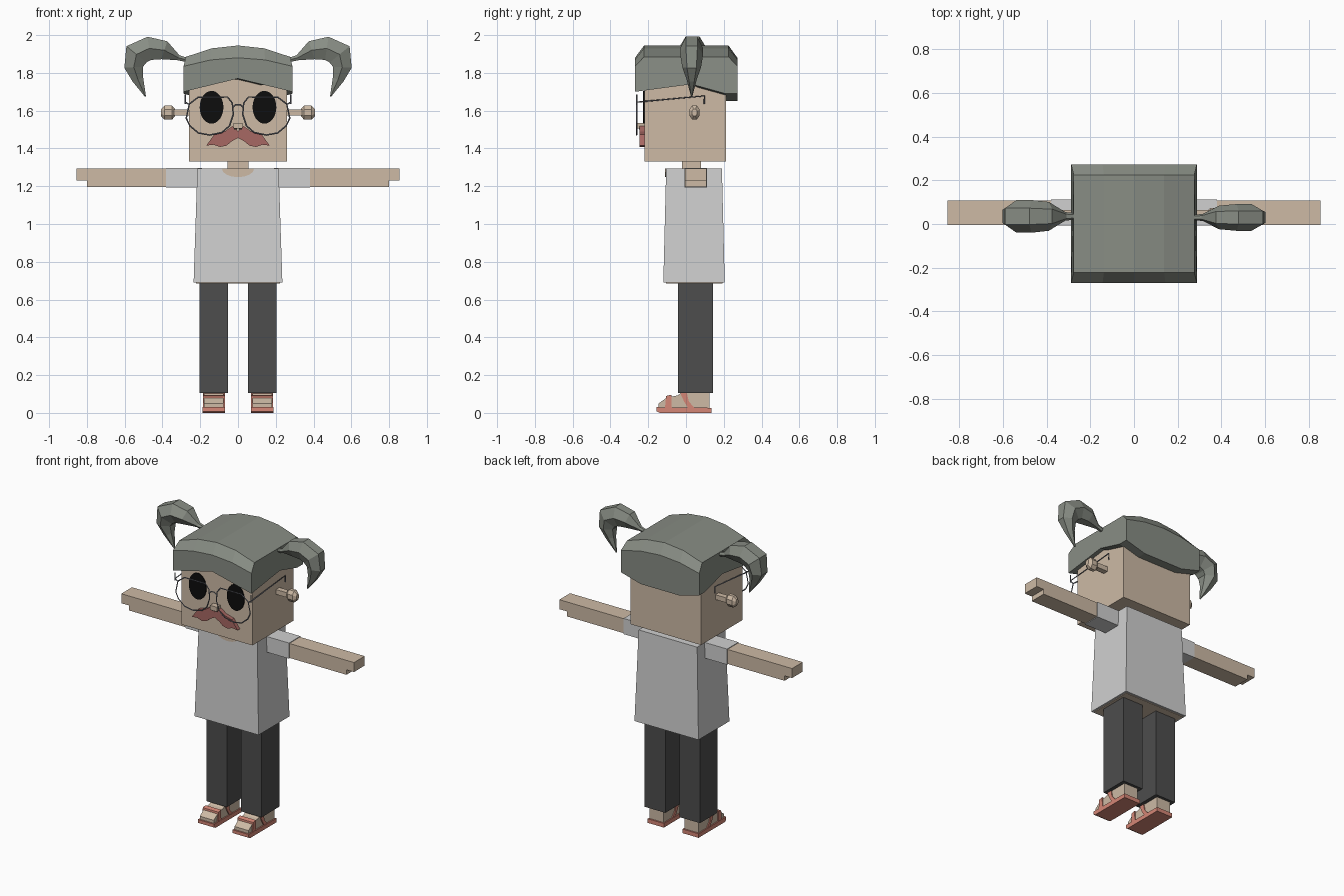
import bpy, bmesh
from math import sin, cos, pi, atan2

cube = bpy.data.objects.get("Cube")
if cube:
    bpy.data.objects.remove(cube)


def material(name, rgb):
    m = bpy.data.materials.new(name)
    m.use_nodes = True
    m.diffuse_color = (*rgb, 1)
    m.node_tree.nodes["Principled BSDF"].inputs["Base Color"].default_value = (*rgb, 1)
    return m


SKIN = material("skin tan", (0.61, 0.49, 0.375))
HAIR = material("hair grey green", (0.245, 0.265, 0.23))
SHIRT = material("shirt light grey", (0.63, 0.63, 0.63))
PANTS = material("trousers charcoal", (0.075, 0.075, 0.075))
SANDAL = material("sandal coral", (0.66, 0.24, 0.18))
RED = material("moustache red", (0.39, 0.14, 0.125))
BLACK = material("eye black", (0.004, 0.004, 0.004))
WIRE = material("wire grey", (0.2, 0.21, 0.25))


def loft(name, rings, mat):
    """Skin equal-length closed rings and cap both ends."""
    bm = bmesh.new()
    loops = [[bm.verts.new(p) for p in ring] for ring in rings]
    n = len(loops[0])
    for a, b in zip(loops, loops[1:]):
        for i in range(n):
            j = (i + 1) % n
            bm.faces.new((a[i], a[j], b[j], b[i]))
    bm.faces.new(loops[0])
    bm.faces.new(loops[-1])
    bmesh.ops.recalc_face_normals(bm, faces=bm.faces)
    mesh = bpy.data.meshes.new(name)
    bm.to_mesh(mesh)
    bm.free()
    mesh.materials.append(mat)
    ob = bpy.data.objects.new(name, mesh)
    bpy.context.collection.objects.link(ob)
    return ob


def rect(x0, x1, y0, y1, z):
    return [(x0, y0, z), (x1, y0, z), (x1, y1, z), (x0, y1, z)]


def box(name, x, y, z, mat):
    return loft(name, [rect(*x, *y, z[0]), rect(*x, *y, z[1])], mat)


def plate(name, outline, y0, y1, mat):
    """Front-facing outline in x and z, given depth along y."""
    return loft(name, [[(x, y, z) for x, z in outline] for y in (y0, y1)], mat)


def side_prism(name, outline, x0, x1, mat):
    """Side outline in y and z, given width along x."""
    return loft(name, [[(x, y, z) for y, z in outline] for x in (x0, x1)], mat)


def wire(name, points, closed=False):
    cu = bpy.data.curves.new(name, "CURVE")
    cu.dimensions = "3D"
    cu.bevel_depth = 0.004
    cu.bevel_resolution = 0
    cu.use_fill_caps = True
    sp = cu.splines.new("POLY")
    sp.points.add(len(points) - 1)
    for p, co in zip(sp.points, points):
        p.co = (*co, 1)
    sp.use_cyclic_u = closed
    cu.materials.append(WIRE)
    ob = bpy.data.objects.new(name, cu)
    bpy.context.collection.objects.link(ob)


# Head and neck
box("head", (-0.26, 0.26), (-0.22, 0.213), (1.33, 1.82), SKIN)
box("neck", (-0.055, 0.055), (-0.02, 0.08), (1.28, 1.34), SKIN)

# Hair cap: cross-sections lofted from side to side
sections = []
for s in (-1, -0.5, 0, 0.5, 1):
    rise = 1 - s * s
    x, xt = 0.288 * s, 0.276 * s
    front = 1.70 + 0.07 * (1 - abs(s))
    back = 1.69 if abs(s) == 1 else 1.65
    sections.append([
        (x, -0.27, front), (x, -0.27, 1.835 + 0.045 * rise),
        (xt, -0.222, 1.885 + 0.06 * rise), (xt, 0.225, 1.885 + 0.06 * rise),
        (x, 0.272, 1.835 + 0.045 * rise), (x, 0.272, back),
        (x, 0.21, back), (x, 0.03, 1.74)])
loft("hair_cap", sections, HAIR)

# Pigtails: x, z, half thickness and half depth along a hooked path
PATH = [(0.275, 1.87, 0.012, 0.014), (0.315, 1.88, 0.014, 0.018),
        (0.39, 1.92, 0.05, 0.06), (0.47, 1.93, 0.062, 0.068),
        (0.538, 1.898, 0.068, 0.068), (0.552, 1.83, 0.05, 0.055),
        (0.53, 1.765, 0.03, 0.03), (0.49, 1.675, 0.003, 0.004)]


def pigtail(name, side, depth, yc):
    rings = []
    for i, (x, z, r, w) in enumerate(PATH):
        a, b = PATH[max(i - 1, 0)], PATH[min(i + 1, len(PATH) - 1)]
        t = atan2(b[1] - a[1], b[0] - a[0])
        nx, nz = -sin(t), cos(t)
        w *= depth
        rings.append([(side * (x + nx * r * u), yc + w * v, z + nz * r * u)
                      for u, v in ((1, 0.5), (0, 1), (-1, 0.5), (-1, -0.5), (0, -1), (1, -0.5))])
    loft(name, rings, HAIR)


pigtail("left_pigtail", 1, 0.9, 0.03)
pigtail("right_pigtail", -1, 1.1, 0.035)

# Shirt with neckline, and the body showing inside the hem
loft("shirt", [rect(-0.235, 0.235, -0.12, 0.205, 0.69),
               rect(-0.215, 0.215, -0.105, 0.19, 1.295)], SHIRT)
box("body_underside", (-0.222, 0.222), (-0.107, 0.192), (0.686, 0.70), SKIN)
arc = [(0.085 * cos(pi + pi * i / 8), 1.293 + 0.045 * sin(pi + pi * i / 8)) for i in range(9)]
plate("neckline", arc, -0.111, -0.102, SKIN)

# Nose and moustache
box("nose", (-0.025, 0.025), (-0.258, -0.21), (1.505, 1.535), SKIN)
for s in (-1, 1):
    box("nostril", (s * 0.013 - 0.007, s * 0.013 + 0.007), (-0.25, -0.215), (1.499, 1.506), BLACK)
half = [(0.03, 1.518), (0.07, 1.49), (0.125, 1.475), (0.168, 1.415), (0.13, 1.42),
        (0.095, 1.408), (0.06, 1.415), (0.035, 1.437)]
outline = [(0, 1.492)] + half + [(0, 1.455)] + [(-x, z) for x, z in reversed(half)]
plate("moustache", outline, -0.245, -0.21, RED)

LENS = [(0.03, 1.64), (0.055, 1.672), (0.21, 1.672), (0.258, 1.635), (0.274, 1.56),
        (0.255, 1.52), (0.21, 1.482), (0.15, 1.471), (0.085, 1.485), (0.045, 1.52), (0.025, 1.58)]

for s, side in ((1, "left_"), (-1, "right_")):
    def span(a, b):
        return tuple(sorted((s * a, s * b)))

    # Eye, ear stalk and ear knob
    oval = [(s * 0.14 + 0.063 * cos(pi * i / 12), 1.618 + 0.087 * sin(pi * i / 12)) for i in range(24)]
    plate(side + "eye", oval, -0.227, -0.218, BLACK)
    box(side + "ear_stalk", span(0.25, 0.35), (0.027, 0.063), (1.575, 1.607), SKIN)
    knob = [(0.333, 0.5), (0.35, 1), (0.388, 1), (0.407, 0.5)]
    loft(side + "ear_knob",
         [[(s * x, 0.045 + 0.03 * k * cos(pi * (i + 0.5) / 4),
            1.59 + 0.041 * k * sin(pi * (i + 0.5) / 4)) for i in range(8)] for x, k in knob], SKIN)

    # Spectacles
    wire(side + "lens_rim", [(s * x, -0.262, z) for x, z in LENS], True)
    wire(side + "temple", [(s * 0.262, -0.262, 1.635), (s * 0.28, -0.262, 1.645),
                           (s * 0.28, 0.097, 1.678), (s * 0.28, 0.097, 1.635)])
    wire(side + "hinge", [(s * 0.28, -0.262, 1.685), (s * 0.28, -0.262, 1.635)])

    # Arm, hand and sleeve
    box(side + "sleeve", span(0.19, 0.38), (-0.008, 0.112), (1.193, 1.297), SHIRT)
    side_arm = [(0.36, 1.197), (0.80, 1.197), (0.80, 1.23), (0.855, 1.23), (0.855, 1.293), (0.36, 1.293)]
    plate(side + "arm", [(s * x, z) for x, z in side_arm], -0.004, 0.108, SKIN)

    # Trouser leg
    box(side + "trouser_leg", span(0.052, 0.203), (-0.043, 0.143), (0.105, 0.70), PANTS)

    # Foot and sandal
    foot = [(0.125, 0.02), (0.125, 0.11), (-0.02, 0.11), (-0.045, 0.092),
            (-0.10, 0.082), (-0.145, 0.05), (-0.145, 0.02)]
    side_prism(side + "foot", foot, s * 0.076, s * 0.179, SKIN)
    sole = [(0.135, 0), (0.135, 0.027), (-0.155, 0.03), (-0.155, 0.008), (-0.14, 0)]
    side_prism(side + "sandal_sole", sole, s * 0.068, s * 0.187, SANDAL)
    toe_strap = [(-0.075, 0.02), (-0.078, 0.096), (-0.105, 0.09), (-0.112, 0.02)]
    side_prism(side + "toe_strap", toe_strap, s * 0.070, s * 0.185, SANDAL)
    ankle_strap = [(0.05, 0.02), (0.015, 0.06), (0.005, 0.104), (-0.03, 0.104), (-0.01, 0.06), (0.015, 0.02)]
    side_prism(side + "ankle_strap", ankle_strap, s * 0.070, s * 0.185, SANDAL)

wire("spectacle_bridge", [(-0.03, -0.262, 1.615), (-0.012, -0.262, 1.632),
                          (0.012, -0.262, 1.632), (0.03, -0.262, 1.615)])
